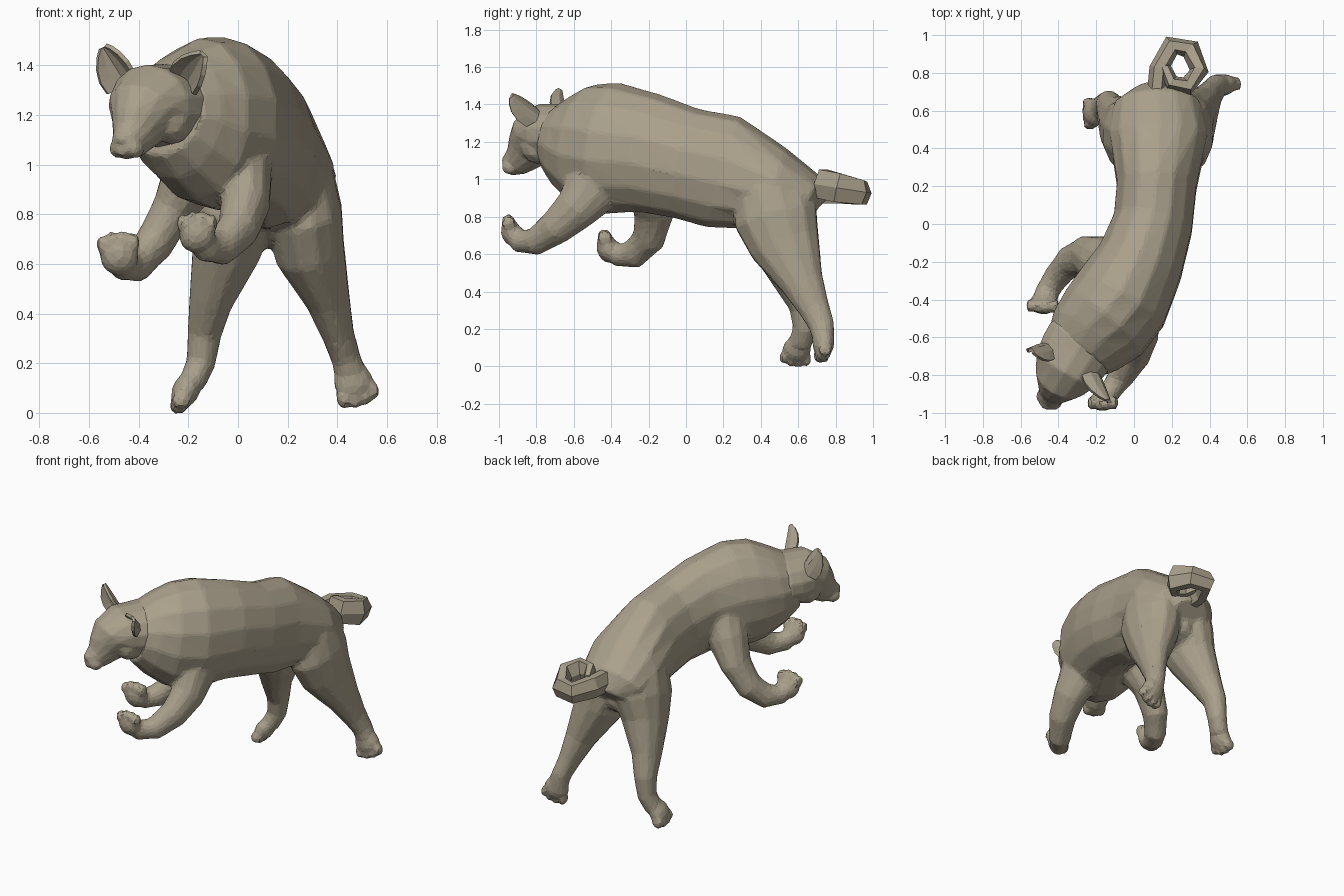
import bpy, bmesh, math
from mathutils import Vector, Matrix

fur = bpy.data.materials.new("fur")
fur.diffuse_color = (0.40, 0.35, 0.26, 1)


def loft(bm, rings, sides=12, ref=(1, 0, 0)):
    """Closed tube through (x, y, z, radius along ref, radius across)."""
    pts = [Vector(r[:3]) for r in rings]
    loops = []
    for i, r in enumerate(rings):
        t = (pts[min(i + 1, len(pts) - 1)] - pts[max(i - 1, 0)]).normalized()
        u = Vector(ref)
        u = (u - t * u.dot(t)).normalized()
        v = t.cross(u)
        loops.append([bm.verts.new(pts[i] + u * r[3] * math.cos(a) + v * r[4] * math.sin(a))
                      for a in (2 * math.pi * (k + .5) / sides for k in range(sides))])
    faces = [bm.faces.new(loops[0]), bm.faces.new(loops[-1])]
    for a, b in zip(loops, loops[1:]):
        for k in range(sides):
            j = (k + 1) % sides
            faces.append(bm.faces.new((a[k], a[j], b[j], b[k])))
    bmesh.ops.recalc_face_normals(bm, faces=faces)


def blob(bm, centre, radii, rot=Matrix.Identity(3)):
    """Ellipsoid."""
    m = Matrix.Translation(centre) @ rot.to_4x4() @ Matrix.Diagonal((*radii, 1))
    bmesh.ops.create_icosphere(bm, subdivisions=2, radius=1, matrix=m)


def paw(bm, centre, toes, back, s=1.0):
    """Paw pad with four toes; toes = pointing direction, back = top of paw."""
    f = Vector(toes).normalized()
    n = Vector(back)
    n = (n - f * n.dot(f)).normalized()
    w = n.cross(f)
    rot = Matrix((w, n, f)).transposed()
    c = Vector(centre)
    blob(bm, c, (.075 * s, .055 * s, .075 * s), rot)
    for i in (-1.5, -.5, .5, 1.5):
        p = c + f * s * (.068 - .012 * abs(i)) + w * i * .04 * s
        blob(bm, p, (.022 * s, .038 * s, .038 * s), rot)


def finish(name, bm, voxel=None, ratio=.1, smooth=4):
    me = bpy.data.meshes.new(name)
    bm.to_mesh(me)
    bm.free()
    ob = bpy.data.objects.new(name, me)
    bpy.context.collection.objects.link(ob)
    me.materials.append(fur)
    if voxel:
        r = ob.modifiers.new("fuse", 'REMESH')
        r.mode, r.voxel_size = 'VOXEL', voxel
        sm = ob.modifiers.new("soften", 'SMOOTH')
        sm.factor, sm.iterations = .5, smooth
        d = ob.modifiers.new("facets", 'DECIMATE')
        d.ratio = ratio
    return ob


# Torso, neck and four legs fused into one faceted skin
bm = bmesh.new()
loft(bm, [(.12, .69, .83, .13, .10), (.12, .64, .88, .23, .16), (.13, .46, .95, .265, .23),
          (.12, .2, 1.04, .215, .31), (.10, 0, 1.085, .215, .30), (.035, -.2, 1.14, .235, .32),
          (-.07, -.4, 1.165, .27, .355), (-.16, -.52, 1.18, .265, .335),
          (-.245, -.61, 1.2, .235, .265), (-.30, -.69, 1.22, .19, .19)], 14)
# chest and groin fill
blob(bm, (-.15, -.52, 1.02), (.18, .16, .16))
blob(bm, (.11, .5, .78), (.14, .17, .12))
# front legs
loft(bm, [(-.12, -.24, 1.08, .14, .16), (-.18, -.2, .96, .13, .14), (-.26, -.17, .82, .09, .11),
          (-.34, -.2, .68, .08, .09), (-.41, -.28, .60, .07, .08),
          (-.46, -.36, .595, .065, .065), (-.475, -.41, .63, .065, .05)])
loft(bm, [(0, -.42, 1.1, .15, .18), (.02, -.5, .95, .12, .16), (.03, -.59, .84, .1, .12),
          (0, -.7, .74, .085, .095), (-.07, -.81, .665, .07, .075),
          (-.13, -.89, .67, .06, .065), (-.155, -.925, .71, .06, .055)])
paw(bm, (-.478, -.42, .63), (-.1, -.25, 1), (0, 1, .2), 1.08)
paw(bm, (-.165, -.935, .715), (0, -.25, 1), (0, 1, .2), 1.02)
# hind legs
loft(bm, [(.07, .42, 1.03, .12, .14), (.03, .46, .93, .17, .2), (-.01, .48, .8, .165, .22),
          (-.05, .51, .65, .14, .17), (-.11, .58, .45, .09, .11), (-.135, .63, .32, .07, .08),
          (-.15, .635, .2, .06, .065), (-.185, .61, .12, .055, .065)])
loft(bm, [(.2, .41, 1.03, .12, .14), (.235, .45, .93, .16, .2), (.265, .48, .8, .16, .23),
          (.29, .53, .65, .145, .195), (.365, .62, .45, .09, .12), (.405, .685, .31, .065, .085),
          (.435, .725, .22, .06, .07), (.455, .735, .15, .065, .06)])
paw(bm, (-.21, .592, .09), (-.4, -.12, -.8), (-.85, 0, .5), 1.05)
paw(bm, (.465, .735, .125), (.3, -.05, -.9), (.2, -1, 0), 1.1)
finish("body", bm, .014, .10, 4)

# Head, turned to one side, built facing forward in its own space
turn = Matrix.Translation((-.33, -.72, 1.24)) @ Matrix.Rotation(math.radians(-30), 4, 'Z')
bm = bmesh.new()
loft(bm, [(0, .2, .0, .15, .15), (0, .12, -.005, .2, .175), (0, .04, -.005, .2, .17),
          (0, -.05, 0, .185, .165), (0, -.11, -.03, .15, .145), (0, -.155, -.09, .105, .12),
          (0, -.21, -.14, .074, .085), (0, -.26, -.16, .055, .062),
          (0, -.285, -.16, .035, .04)], 14)
blob(bm, (0, -.272, -.135), (.036, .028, .026))
for s in (-1, 1):
    blob(bm, (s * .078, -.115, .035), (.05, .04, .03))
    blob(bm, (s * .09, -.03, -.06), (.085, .1, .1))
    blob(bm, (s * .04, -.235, -.175), (.033, .045, .04))
finish("head", bm, .01, .09, 3).matrix_world = turn

# Eyes
bm = bmesh.new()
for s in (-1, 1):
    blob(bm, (s * .078, -.15, 0), (.021, .016, .016))
finish("eyes", bm).matrix_world = turn

# Cupped ears, one upright and one tipped outward
bm = bmesh.new()
for s, tip in ((-1, (-.205, -.07, .23)), (1, (.27, -.095, .2))):
    base, tip = Vector((s * .14, .0, .085)), Vector(tip)
    side = Vector((.75, 0, -s * .55)).normalized()
    rows = []
    for t, w in ((0, .068), (.3, .07), (.6, .056), (.85, .032), (1, .01)):
        c = base.lerp(tip, t)
        rows.append([bm.verts.new(c + side * w * u + Vector((0, -.7 * w * u * u, 0)))
                     for u in (-1, -.5, 0, .5, 1)])
    for a, b in zip(rows, rows[1:]):
        for k in range(4):
            bm.faces.new((a[k], a[k + 1], b[k + 1], b[k]))
ears = finish("ears", bm)
ears.modifiers.new("thickness", 'SOLIDIFY').thickness = .018
ears.matrix_world = turn

# Curled tail, a coarse six-sided coil
bm = bmesh.new()
loft(bm, [(.13, .62, .93, .06, .05), (.12, .71, .94, .08, .05), (.13, .82, .94, .08, .05),
          (.2, .945, .925, .07, .055), (.3, .925, .93, .075, .055), (.345, .81, .955, .09, .05),
          (.28, .73, .975, .09, .05), (.2, .75, .98, .08, .04), (.165, .83, .97, .05, .03)],
     6, (0, 0, 1))
finish("tail", bm)
